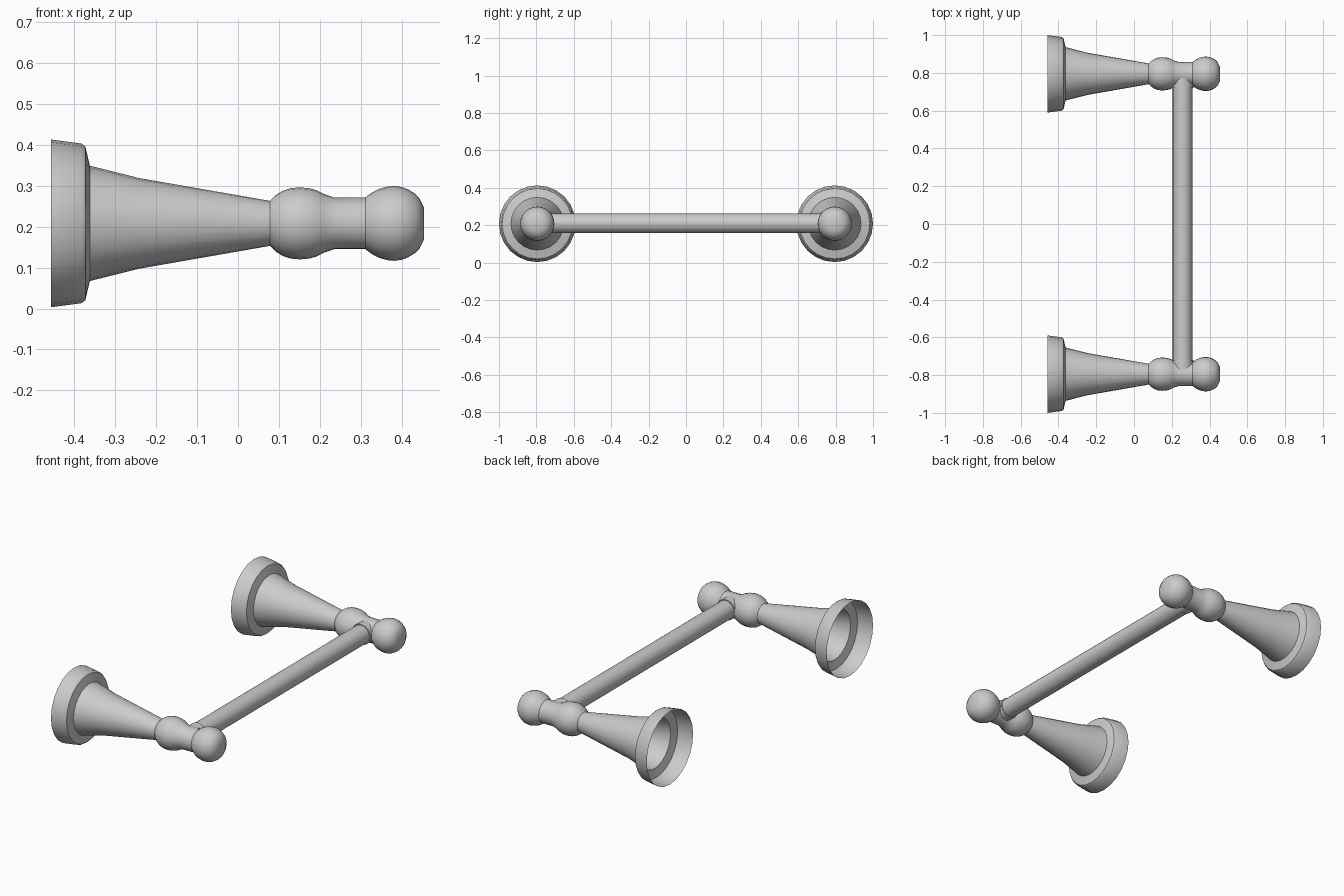
import bpy, bmesh, math
from mathutils import Matrix, Vector

if "Cube" in bpy.data.objects:
    bpy.data.objects.remove(bpy.data.objects["Cube"])

AXIS_Z, POST_Y, BAR_X = 0.208, 0.795, 0.257


def finish(bm, name, angle=35):
    bmesh.ops.remove_doubles(bm, verts=bm.verts, dist=1e-5)
    bmesh.ops.recalc_face_normals(bm, faces=bm.faces)
    mesh = bpy.data.meshes.new(name)
    bm.to_mesh(mesh)
    bm.free()
    ob = bpy.data.objects.new(name, mesh)
    bpy.context.collection.objects.link(ob)
    bpy.ops.object.select_all(action='DESELECT')
    bpy.context.view_layer.objects.active = ob
    ob.select_set(True)
    bpy.ops.object.shade_smooth_by_angle(angle=math.radians(angle))
    return ob


def lathe_x(name, profile, y, steps=24):
    """Revolve (x, radius) points around the post axis."""
    bm = bmesh.new()
    vs = [bm.verts.new((x, y, AXIS_Z + r)) for x, r in profile]
    es = [bm.edges.new(p) for p in zip(vs, vs[1:])]
    bmesh.ops.spin(bm, geom=vs + es, cent=(0, y, AXIS_Z), axis=(1, 0, 0),
                   angle=2 * math.pi, steps=steps, use_merge=True)
    return finish(bm, name)


def rod_y(name, y0, y1, r, steps=24):
    bm = bmesh.new()
    m = Matrix.Translation((BAR_X, (y0 + y1) / 2, AXIS_Z + 0.002)) @ Matrix.Rotation(math.pi / 2, 4, 'X')
    bmesh.ops.create_cone(bm, cap_ends=True, segments=steps, radius1=r, radius2=r,
                          depth=abs(y1 - y0), matrix=m)
    return finish(bm, name)


# Open-backed wall flange flowing into a tapered stem
flange = [(-0.457, 0.205), (-0.382, 0.195), (-0.373, 0.188), (-0.362, 0.141),
          (-0.243, 0.111), (0.078, 0.055)]
# Bead, neck and rounded end knob
finial = [(0.078, 0.055), (0.092, 0.069), (0.108, 0.079), (0.128, 0.086), (0.151, 0.088),
          (0.174, 0.086), (0.192, 0.081), (0.21, 0.072), (0.235, 0.063), (0.311, 0.063),
          (0.328, 0.076), (0.347, 0.085), (0.366, 0.09), (0.382, 0.0915), (0.4, 0.089),
          (0.416, 0.083), (0.432, 0.073), (0.443, 0.062), (0.454, 0.04), (0.455, 0.0)]

for side, s in (("left", -1), ("right", 1)):
    lathe_x(side + "_flange_stem", flange, s * POST_Y)
    lathe_x(side + "_finial", finial, s * POST_Y)
    # Socket collar where the bar meets the post
    rod_y(side + "_collar", s * 0.72, s * 0.79, 0.057)

# Cross bar
rod_y("bar", -0.75, 0.75, 0.052)
